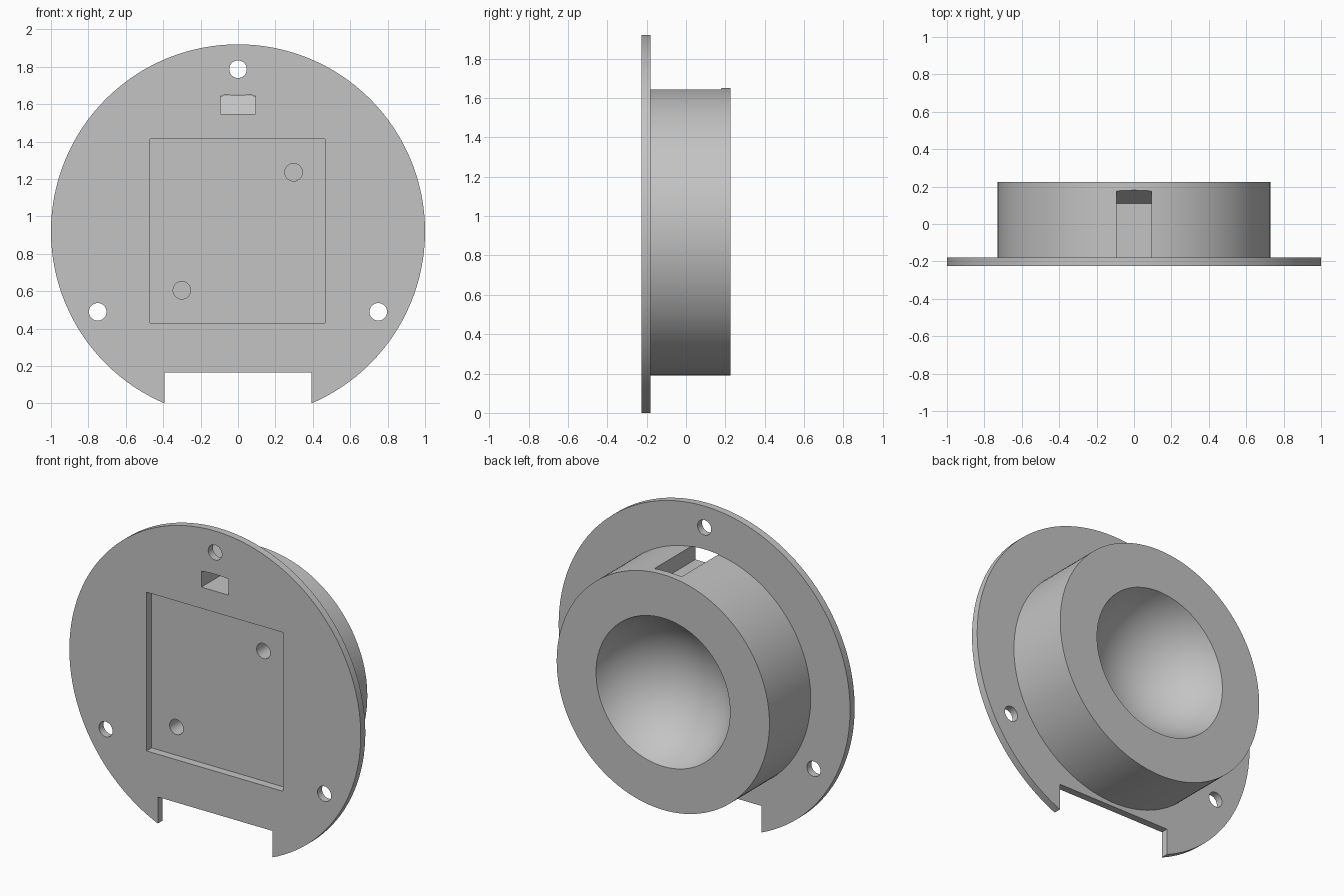
import bpy, bmesh, math
from mathutils import Vector

CZ = 0.92                                   # height of the round axis
FRONT, PLATE_BACK, BACK = -0.225, -0.18, 0.225
DISC_R, DRUM_R, BOWL_R, BOWL_DEPTH = 1.0, 0.73, 0.46, 0.34
SEGMENTS = 128

if "Cube" in bpy.data.objects:
    bpy.data.objects.remove(bpy.data.objects["Cube"])

grey = bpy.data.materials.new("plain grey")
grey.use_nodes = True
colour = (0.55, 0.55, 0.55, 1)
grey.diffuse_color = colour
grey.node_tree.nodes["Principled BSDF"].inputs["Base Color"].default_value = colour


def finish(name, bm):
    bmesh.ops.recalc_face_normals(bm, faces=bm.faces[:])
    mesh = bpy.data.meshes.new(name)
    bm.to_mesh(mesh)
    bm.free()
    mesh.materials.append(grey)
    obj = bpy.data.objects.new(name, mesh)
    bpy.context.collection.objects.link(obj)
    return obj


def lathe(name, profile):
    """Spin (radius, y) points around the axis running front to back."""
    bm = bmesh.new()
    verts = [bm.verts.new((0, y, CZ + r)) for r, y in profile]
    edges = [bm.edges.new(pair) for pair in zip(verts, verts[1:])]
    bmesh.ops.spin(bm, geom=verts + edges, cent=(0, 0, CZ), axis=(0, 1, 0),
                   angle=math.tau, steps=SEGMENTS)
    bmesh.ops.remove_doubles(bm, verts=bm.verts[:], dist=1e-5)
    bmesh.ops.dissolve_degenerate(bm, edges=bm.edges[:], dist=1e-6)
    return finish(name, bm)


def prism(name, points, direction):
    """Extrude a flat outline along a direction."""
    bm = bmesh.new()
    face = bm.faces.new([bm.verts.new(p) for p in points])
    new = bmesh.ops.extrude_face_region(bm, geom=[face])["geom"]
    moved = [v for v in new if isinstance(v, bmesh.types.BMVert)]
    bmesh.ops.translate(bm, verts=moved, vec=Vector(direction))
    return finish(name, bm)


def block(name, x0, x1, z0, z1, y0, y1):
    outline = [(x0, y0, z0), (x1, y0, z0), (x1, y0, z1), (x0, y0, z1)]
    return prism(name, outline, (0, y1 - y0, 0))


def pin(name, x, z, r, y0, y1, sides=32):
    angles = [math.tau * i / sides for i in range(sides)]
    outline = [(x + r * math.cos(a), y0, z + r * math.sin(a)) for a in angles]
    return prism(name, outline, (0, y1 - y0, 0))


def boolean(target, tool, operation="DIFFERENCE"):
    mod = target.modifiers.new(tool.name, "BOOLEAN")
    mod.operation, mod.solver, mod.object = operation, "EXACT", tool
    bpy.context.view_layer.objects.active = target
    bpy.ops.object.modifier_apply(modifier=mod.name)
    bpy.data.objects.remove(tool)


# Flanged drum with a spherical bowl sunk into its back
sphere_r = (BOWL_R ** 2 + BOWL_DEPTH ** 2) / (2 * BOWL_DEPTH)
sphere_y = BACK - BOWL_DEPTH + sphere_r
half_angle = math.asin(BOWL_R / sphere_r)
bowl = [(sphere_r * math.sin(a), sphere_y - sphere_r * math.cos(a))
        for a in (half_angle * (1 - i / 24) for i in range(25))]
body = lathe("flanged_drum", [(0, FRONT), (DISC_R, FRONT), (DISC_R, PLATE_BACK),
                              (DRUM_R, PLATE_BACK), (DRUM_R, BACK)] + bowl)

# Square pocket in the front and the notch in the lower rim
boolean(body, block("pocket", -0.47, 0.465, 0.43, 1.415, FRONT - 0.1, FRONT + 0.05))
boolean(body, block("rim_notch", -0.393, 0.393, -0.2, 0.165, FRONT - 0.1, PLATE_BACK + 0.1))

# Three screw holes through the flange
for x, z in ((0, 1.787), (-0.75, 0.49), (0.75, 0.49)):
    boolean(body, pin("screw_hole", x, z, 0.047, FRONT - 0.1, PLATE_BACK + 0.1))

# Two blind holes in the pocket floor
for x, z in ((0.297, 1.236), (-0.3, 0.605)):
    boolean(body, pin("blind_hole", x, z, 0.047, FRONT - 0.05, -0.01))

# Cable slot along the drum top: flat floor, ramp at its end, rounded top
slot = prism("cable_slot", [(-0.094, y, z) for y, z in
             ((-0.4, 1.547), (0.11, 1.547), (0.215, 1.7), (-0.4, 1.7))], (0.187, 0, 0))
boolean(slot, pin("slot_limit", 0, CZ, DRUM_R + 0.002, -0.6, 0.5, SEGMENTS), "INTERSECT")
boolean(body, slot)

# Smooth round walls, crisp edges
bpy.ops.object.select_all(action="DESELECT")
body.select_set(True)
bpy.context.view_layer.objects.active = body
bpy.ops.object.shade_smooth_by_angle(angle=math.radians(30))
